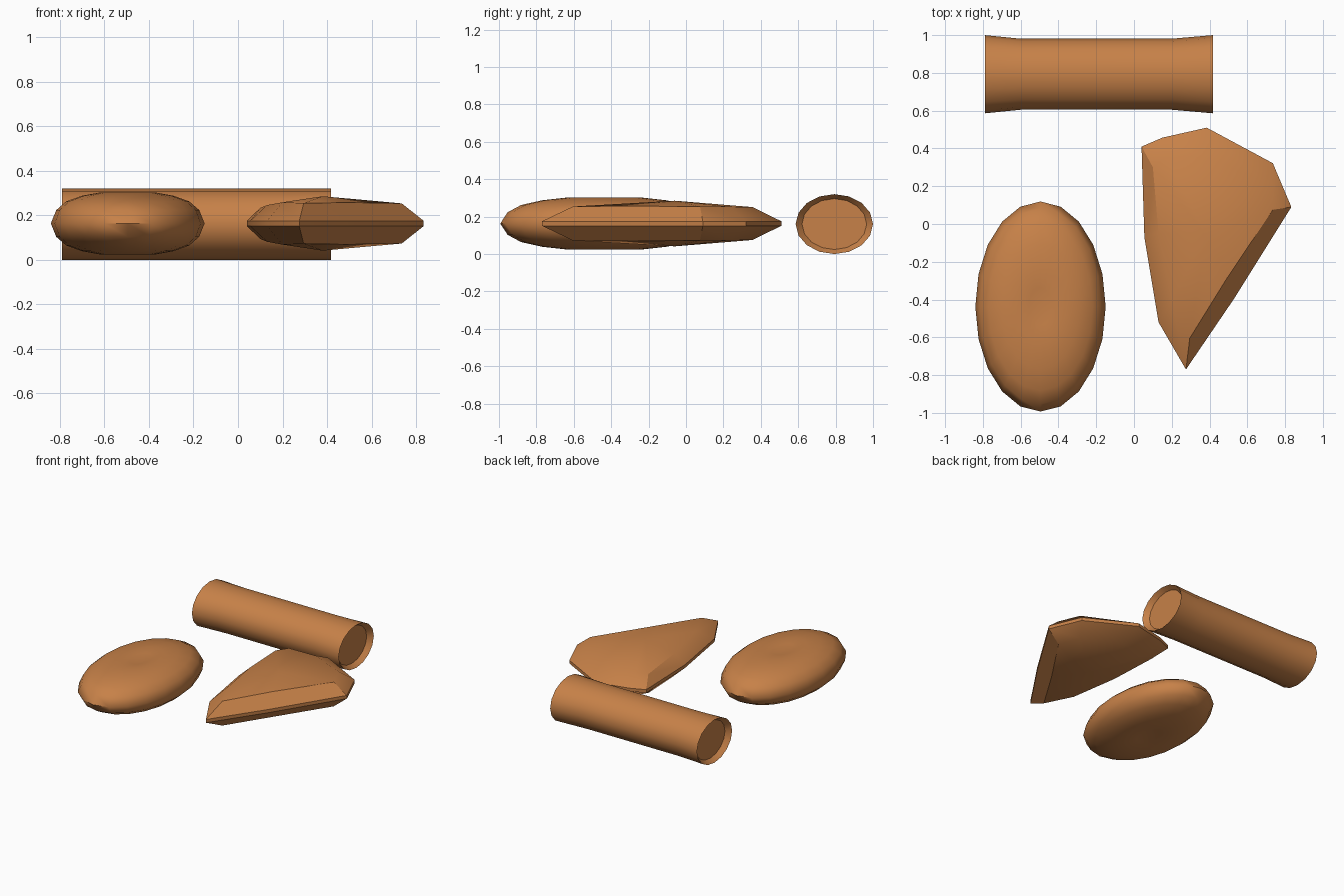
import bpy, math

if "Cube" in bpy.data.objects:
    bpy.data.objects.remove(bpy.data.objects["Cube"])

clay = bpy.data.materials.new("warm_brown")
clay.diffuse_color = (0.57, 0.22, 0.065, 1)
clay.use_nodes = True
clay.node_tree.nodes["Principled BSDF"].inputs["Base Color"].default_value = clay.diffuse_color
ZC = 0.163  # shared mid height of all pieces


def make(name, verts, faces, angle):
    me = bpy.data.meshes.new(name)
    me.from_pydata(verts, [], faces)
    me.materials.append(clay)
    me.validate()
    ob = bpy.data.objects.new(name, me)
    bpy.context.collection.objects.link(ob)
    bpy.ops.object.select_all(action='DESELECT')
    ob.select_set(True)
    bpy.context.view_layer.objects.active = ob
    bpy.ops.object.mode_set(mode='EDIT')
    bpy.ops.mesh.select_all(action='SELECT')
    bpy.ops.mesh.normals_make_consistent(inside=False)
    bpy.ops.object.mode_set(mode='OBJECT')
    bpy.ops.object.shade_smooth_by_angle(angle=math.radians(angle))
    return ob


def loft(name, rings, angle, tips=None):
    """Skin a list of equal rings; close with points (tips) or flat caps."""
    n = len(rings[0])
    verts = [v for r in rings for v in r]
    faces = []
    for k in range(len(rings) - 1):
        for i in range(n):
            j = (i + 1) % n
            faces.append((k*n + i, k*n + j, (k + 1)*n + j, (k + 1)*n + i))
    last = (len(rings) - 1) * n
    if tips:
        a = len(verts)
        verts += tips
        for i in range(n):
            j = (i + 1) % n
            faces += [(j, i, a), (last + i, last + j, a + 1)]
    else:
        faces += [tuple(reversed(range(n))), tuple(range(last, last + n))]
    return make(name, verts, faces, angle)


# Tube with flared ends and shallow recessed caps: (x, y radius, z radius)
stations = [(-0.755, 0.173, 0.136), (-0.79, 0.207, 0.16), (-0.6, 0.188, 0.16),
            (0.2, 0.188, 0.16), (0.418, 0.207, 0.16), (0.383, 0.173, 0.136)]
N = 16
loft("hollow_tube",
     [[(x, 0.793 + ry*math.cos(2*math.pi*i/N), 0.16 + rz*math.sin(2*math.pi*i/N))
       for i in range(N)] for x, ry, rz in stations], 35)

# Flat oval pebble with a slight dimple in the middle: (radius fraction, height)
prof = [(0.18, 0.131), (0.36, 0.139), (0.6, 0.124), (0.8, 0.099), (0.93, 0.06)]
prof = [(f, -h) for f, h in prof] + [(1, 0)] + prof[::-1]
M = 20
loft("oval_pebble",
     [[(-0.495 + 0.345*f*math.sin(2*math.pi*i/M),
        -0.437 + 0.556*f*math.cos(2*math.pi*i/M), ZC + h) for i in range(M)]
      for f, h in prof], 60,
     [(-0.495, -0.437, ZC - 0.127), (-0.495, -0.437, ZC + 0.127)])

# Chipped stone blade: rim outline (x, y) and upper bevel ring (x, y, height)
rim = [(0.04, 0.41), (0.15, 0.457), (0.385, 0.51), (0.735, 0.322), (0.833, 0.09),
       (0.53, -0.395), (0.275, -0.77), (0.13, -0.52), (0.055, -0.07)]
top = [(0.10, 0.30, 0.07), (0.17, 0.355, 0.085), (0.385, 0.355, 0.088),
       (0.67, 0.23, 0.09), (0.735, 0.075, 0.09), (0.49, -0.29, 0.094),
       (0.295, -0.605, 0.091), (0.20, -0.40, 0.095), (0.13, -0.05, 0.082)]
loft("stone_blade",
     [[(x, y, ZC - h) for x, y, h in top],
      [(x, y, ZC - 0.012) for x, y in rim],
      [(x, y, ZC + 0.012) for x, y in rim],
      [(x, y, ZC + h) for x, y, h in top]], 35,
     [(0.38, -0.06, ZC - 0.122), (0.38, -0.06, ZC + 0.122)])
